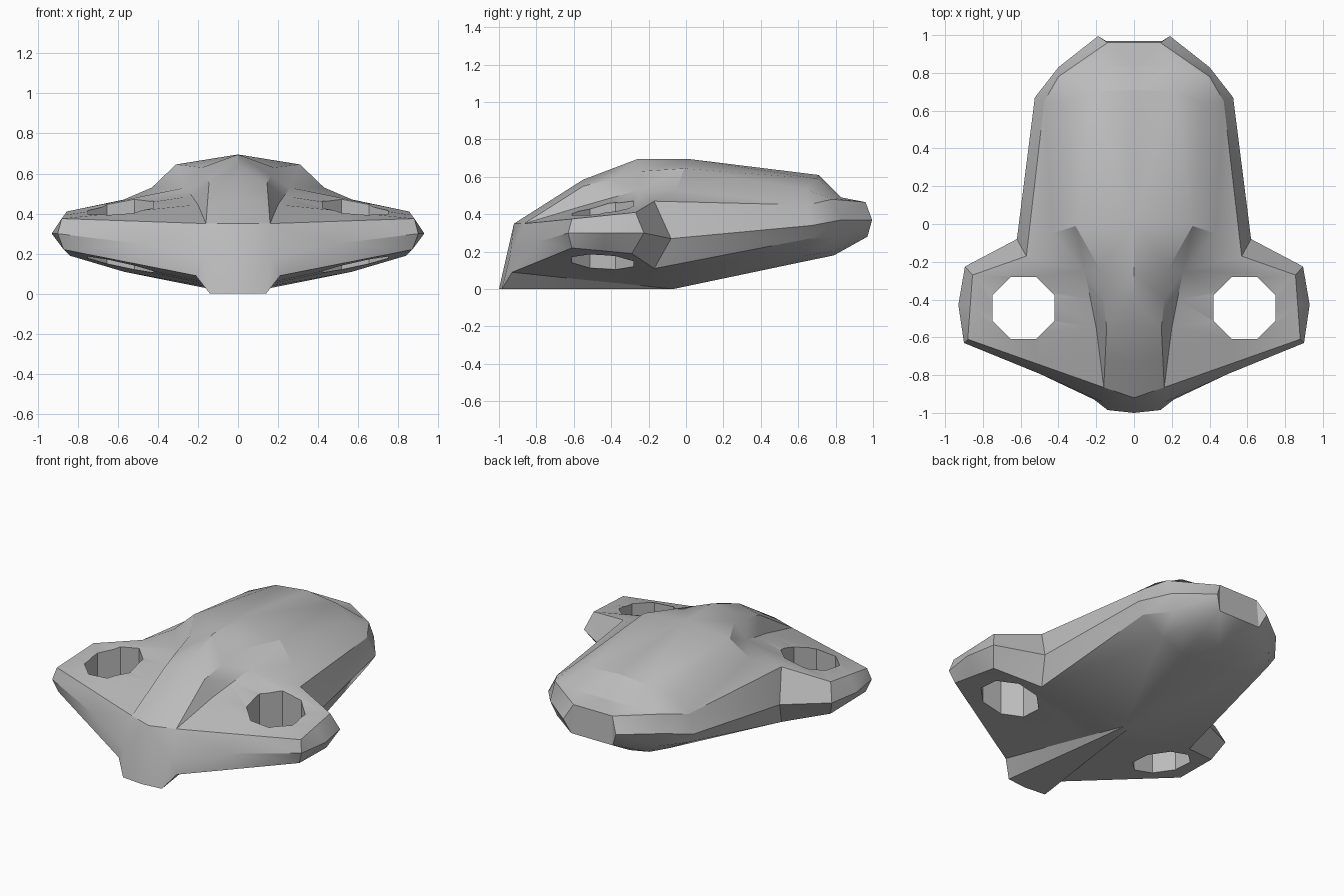
import bpy
import bmesh
import math
from mathutils import Vector

# Remove the default object
if "Cube" in bpy.data.objects:
    bpy.data.objects.remove(bpy.data.objects["Cube"], do_unlink=True)


def make_material(name, value):
    """Plain flat material."""
    material = bpy.data.materials.new(name)
    material.use_nodes = True
    colour = (value, value, value, 1)
    material.diffuse_color = colour
    material.node_tree.nodes["Principled BSDF"].inputs["Base Color"].default_value = colour
    return material


def rail(*points):
    """Lengthwise hull line; extra stations are added halfway along the wing."""
    nose, wing_front, wing_rear, *body = [Vector(p) for p in points]
    return [nose, nose.lerp(wing_front, 0.5), wing_front,
            wing_front.lerp(wing_rear, 0.5), wing_rear, *body]


def activate(obj):
    bpy.ops.object.select_all(action="DESELECT")
    obj.select_set(True)
    bpy.context.view_layer.objects.active = obj


def apply_modifier(obj, modifier):
    activate(obj)
    bpy.ops.object.modifier_apply(modifier=modifier.name)


# Shared corner points at the nose and tail
nose_corner = (.16, -.865, .35)
tail_top = (.14, .96, .465)
tail_bottom = (.15, .97, .28)
nose_chin = (.21, -.93, .09)

# Lengthwise lines, from the ridge round to the keel:
# nose, wing front, wing rear, wing root, body rear, tail shoulder, tail
ridge = rail((0, -.92, .35), (0, -.55, .585), (0, -.26, .695), (0, .02, .695),
             (0, .71, .61), (0, .83, .49), (0, .96, .465))
canopy_edge = rail(nose_corner, (.145, -.55, .55), (.18, -.24, .63), (.31, -.01, .645),
                   (.22, .7, .59), (.21, .83, .49), tail_top)
canopy_foot = rail(nose_corner, (.2, -.55, .445), (.26, -.25, .53), (.43, -.05, .53),
                   (.37, .64, .535), (.34, .8, .485), tail_top)
rim_top = rail(nose_corner, (.88, -.61, .375), (.855, -.27, .41), (.57, -.17, .47),
               (.475, .65, .45), (.4, .78, .48), tail_top)
rim_middle = rail((.17, -.94, .18), (.9, -.63, .3), (.895, -.225, .3), (.62, -.08, .27),
                  (.525, .67, .34), (.4, .83, .37), (.19, .995, .37))
rim_bottom = rail(nose_chin, (.87, -.61, .22), (.84, -.29, .19), (.57, -.17, .11),
                  (.48, .66, .27), (.37, .8, .27), tail_bottom)
chine = rail(nose_chin, (.13, -.55, .05), (.06, -.25, .02), (.02, -.07, 0),
             (.32, .64, .18), (.28, .78, .2), tail_bottom)
keel_edge = rail((.14, -.985, 0), (.08, -.55, 0), (.04, -.25, 0), (.02, -.07, 0),
                 (.15, .62, .145), (.15, .79, .18), tail_bottom)
keel = [Vector((0, p.y, p.z)) for p in keel_edge]
keel[0].y = -1

# Widen the wing tip and bow the leading edge
rim_middle[3].x = .93
rim_middle[1] += Vector((-.04, -.01, .01))

rails = [ridge, canopy_edge, canopy_foot, rim_top, rim_middle,
         rim_bottom, chine, keel_edge, keel]

# Loft half of the hull
bm = bmesh.new()
grid = [[bm.verts.new(point) for point in line] for line in rails]
for upper, lower in zip(grid, grid[1:]):
    for i in range(len(upper) - 1):
        bm.faces.new((upper[i], upper[i + 1], lower[i + 1], lower[i]))
for end in (0, -1):
    bm.faces.new([line[end] for line in grid])
bmesh.ops.remove_doubles(bm, verts=bm.verts, dist=.001)
bmesh.ops.triangulate(bm, faces=bm.faces)
bmesh.ops.recalc_face_normals(bm, faces=bm.faces)
mesh = bpy.data.meshes.new("hull")
bm.to_mesh(mesh)
bm.free()
hull = bpy.data.objects.new("hull", mesh)
bpy.context.collection.objects.link(hull)
mesh.materials.append(make_material("hull grey", .5))

# Mirror to the other side
mirror = hull.modifiers.new("mirror", "MIRROR")
mirror.use_clip = True
apply_modifier(hull, mirror)
bm = bmesh.new()
bm.from_mesh(mesh)
bmesh.ops.recalc_face_normals(bm, faces=bm.faces)
bm.to_mesh(mesh)
bm.free()

# Octagonal openings through both wings
for side in (-1, 1):
    bpy.ops.mesh.primitive_cylinder_add(vertices=8, radius=.178, depth=2,
                                        location=(side * .585, -.445, .3),
                                        rotation=(0, 0, math.pi / 8))
    cutter = bpy.context.object
    cutter.name = "wing_opening_cutter"
    cutter.hide_render = True
    cutter.data.materials.append(mesh.materials[0])
    opening = hull.modifiers.new("opening", "BOOLEAN")
    opening.operation = "DIFFERENCE"
    opening.solver = "EXACT"
    opening.object = cutter
    apply_modifier(hull, opening)
    bpy.data.objects.remove(cutter, do_unlink=True)

# Soft shading with crisp creases
activate(hull)
bpy.ops.object.shade_smooth_by_angle(angle=math.radians(30))
